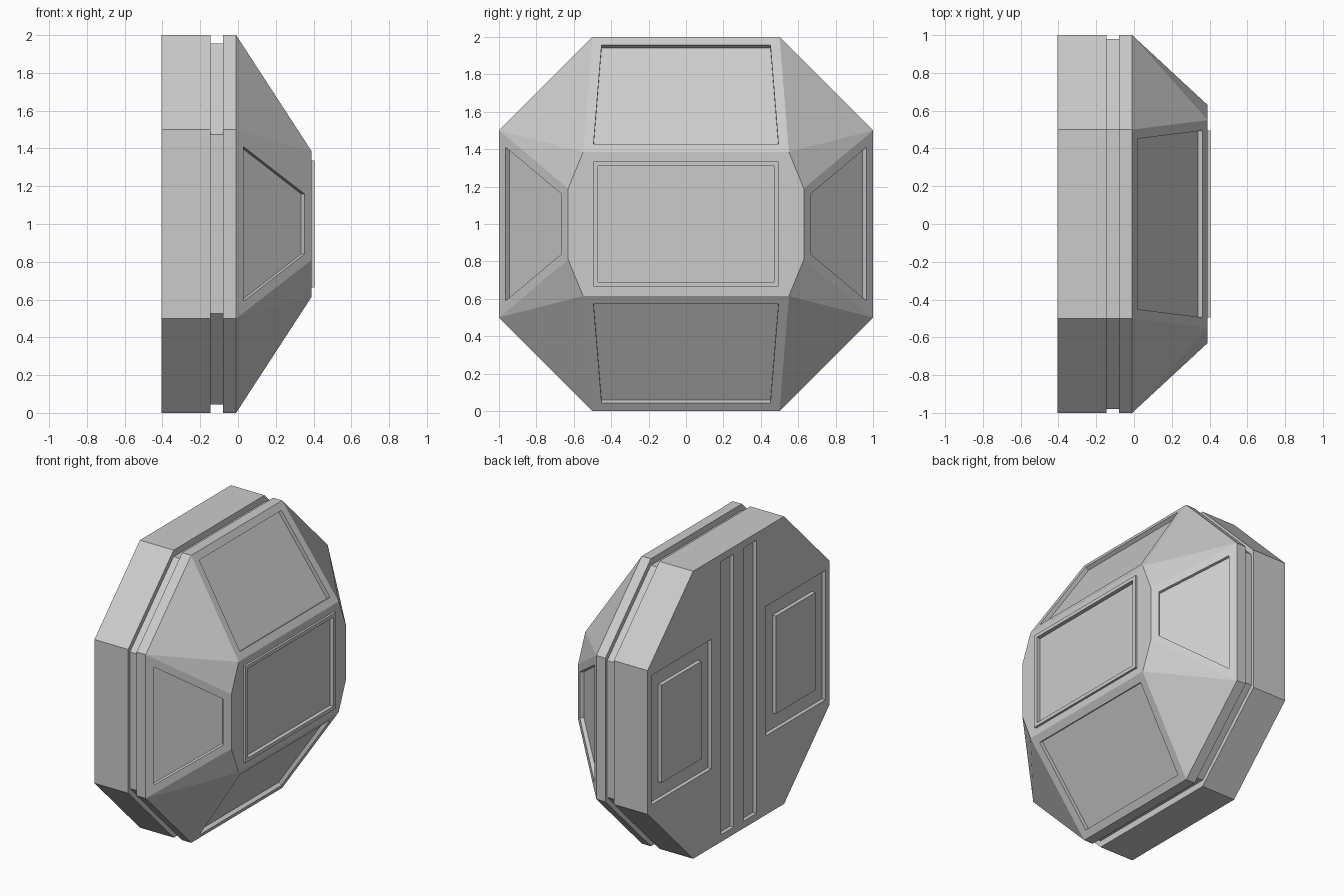
import bpy, bmesh

if "Cube" in bpy.data.objects:
    bpy.data.objects.remove(bpy.data.objects["Cube"])


def new_object(name, bm):
    bmesh.ops.recalc_face_normals(bm, faces=bm.faces[:])
    mesh = bpy.data.meshes.new(name)
    bm.to_mesh(mesh)
    bm.free()
    obj = bpy.data.objects.new(name, mesh)
    bpy.context.collection.objects.link(obj)
    return obj


def add_box(bm, x, y, z):
    v = bmesh.ops.create_cube(bm, size=1)["verts"]
    bmesh.ops.scale(bm, verts=v, vec=(x[1] - x[0], y[1] - y[0], z[1] - z[0]))
    bmesh.ops.translate(bm, verts=v, vec=(sum(x) / 2, sum(y) / 2, sum(z) / 2))


def octagon(a, b, c, d):
    # (a, b) and (c, d) are the two corners of one quadrant, going clockwise
    half = [(a, b), (c, d), (c, -d), (a, -b)]
    return half + [(-y, -z) for y, z in half]


BACK, CAP, D = -0.405, 0.39, 0.027
outer = octagon(0.5, 1, 1, 0.5)
groove = octagon(0.5, 0.955, 0.98, 0.475)
front = octagon(0.55, 0.385, 0.63, 0.19)

# Body: octagonal slab with a groove, tapering to the front cap
bm = bmesh.new()
profile = [(BACK, outer), (-0.145, outer), (-0.145, groove), (-0.08, groove),
           (-0.08, outer), (-0.01, outer), (CAP, front)]
rings = [[bm.verts.new((x, y, z + 1)) for y, z in pts] for x, pts in profile]
bm.faces.new(rings[0])
bm.faces.new(rings[-1])
panels = []
for k, (p, q) in enumerate(zip(rings, rings[1:])):
    taper = k == len(rings) - 2
    for i in range(8):
        j = (i + 1) % 8
        if taper and i % 4 == 0:
            bm.faces.new((p[i], p[j], q[i]))
            bm.faces.new((p[j], q[j], q[i]))
        elif taper and i % 4 == 2:
            bm.faces.new((p[i], p[j], q[j]))
            bm.faces.new((p[i], q[j], q[i]))
        else:
            f = bm.faces.new((p[i], p[j], q[j], q[i]))
            if taper:
                panels.append(f)
bmesh.ops.recalc_face_normals(bm, faces=bm.faces[:])

# Recessed panels on the four sloping sides
bmesh.ops.inset_individual(bm, faces=panels, thickness=0.052, use_even_offset=True)
bmesh.ops.inset_individual(bm, faces=panels, thickness=0, depth=-D)
body = new_object("body", bm)

# Recesses in the back (side pockets, vertical slots) and in the front cap
bm = bmesh.new()
for s in (1, -1):
    for y0, y1, z in ((0.3, 0.955, (0.55, 1.45)), (0.055, 0.195, (0.05, 1.95))):
        add_box(bm, (BACK - 0.1, BACK + D), sorted((s * y0, s * y1)), z)
add_box(bm, (CAP - 0.012, CAP + 0.1), (-0.47, 0.47), (0.69, 1.31))
cutter = new_object("recess_cutter", bm)
cutter.hide_render = True
mod = body.modifiers.new("recesses", "BOOLEAN")
mod.operation = "DIFFERENCE"
mod.solver = "EXACT"
mod.object = cutter
bpy.context.view_layer.objects.active = body
bpy.ops.object.modifier_apply(modifier=mod.name)
bpy.data.objects.remove(cutter)

# Raised pads inside the back pockets
for s, name in ((1, "back_pad_left"), (-1, "back_pad_right")):
    bm = bmesh.new()
    add_box(bm, (BACK, BACK + D), sorted((s * 0.41, s * 0.845)), (0.66, 1.34))
    new_object(name, bm)

# Raised frame around the front window
bm = bmesh.new()
loops = []
for x in (CAP, 0.405):
    for hy, hz in ((0.495, 0.335), (0.47, 0.31)):
        loops.append([bm.verts.new((x, sy * hy, 1 + sz * hz))
                      for sy, sz in ((-1, -1), (1, -1), (1, 1), (-1, 1))])
for a, b in ((0, 1), (1, 3), (3, 2), (2, 0)):
    for i in range(4):
        j = (i + 1) % 4
        bm.faces.new((loops[a][i], loops[a][j], loops[b][j], loops[b][i]))
new_object("front_frame", bm)
